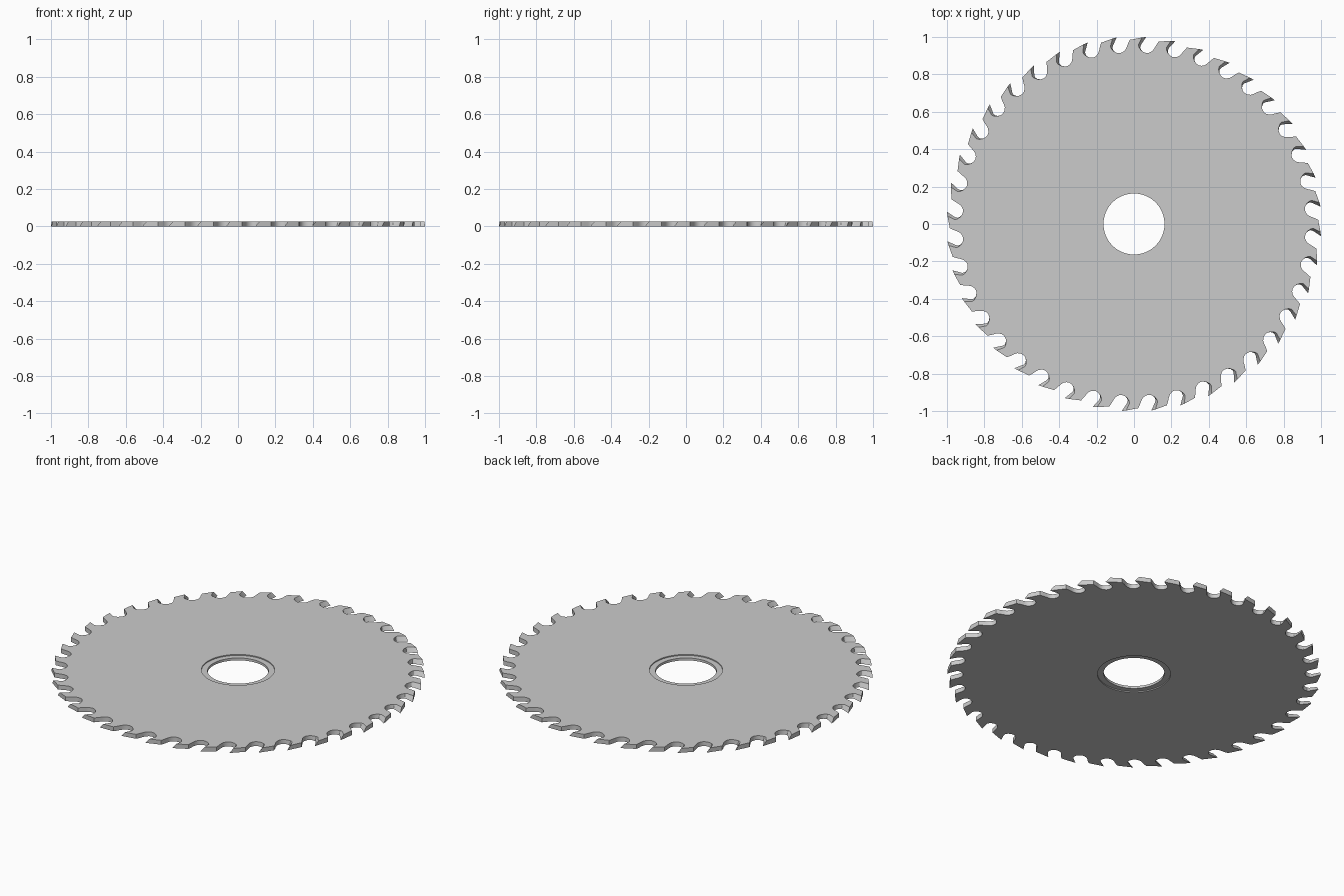
import bpy, bmesh, math

if "Cube" in bpy.data.objects:
    bpy.data.objects.remove(bpy.data.objects["Cube"])

TEETH, PITCH, PHASE = 40, 9.0, 3.7
T, STEP = 0.026, 0.006            # blade thickness, bore recess depth
R_BORE, R_RING, SEG = 0.163, 0.196, 3

# One pitch, from gullet bottom clockwise to next gullet bottom:
# (angle, radius, angle shift on the upper face, radius shift on the upper face)
TOOTH = [(0.5, .916, 0, 0), (1.5, .920, 0, 0), (2.4, .931, 0, 0), (2.9, .945, 0, 0),
         (3.4, .965, 0, 0), (4.0, .985, 0, 0),
         (9.0, 1.002, -1.3, -.004),
         (7.5, .958, -.8, 0), (7.3, .945, -.4, 0), (7.7, .930, -.1, 0), (8.5, .920, 0, 0)]

bm = bmesh.new()


def vert(a, r, z):
    t = math.radians(a + PHASE)
    return bm.verts.new((r * math.sin(t), r * math.cos(t), z))


def circle(r, z):
    n = TEETH * SEG
    return [vert(0.5 + i * 360 / n, r, z) for i in range(n)]


def bridge(a, b):
    n = len(a)
    for i in range(n):
        j = (i + 1) % n
        bm.faces.new((a[i], a[j], b[j], b[i]))


# Toothed outline of each side, with the bore recess
outlines, bores = [], []
P = len(TOOTH)
for top in (0, 1):
    z = T * top
    zr = T - STEP if top else STEP
    rim = [vert(a + da * top + k * PITCH, r + dr * top, z)
           for k in range(TEETH) for a, r, da, dr in TOOTH]
    ring, floor, bore = circle(R_RING, z), circle(R_RING, zr), circle(R_BORE, zr)
    for k in range(TEETH):
        outer = [rim[(k * P + i) % len(rim)] for i in range(P + 1)]
        inner = [ring[(k * SEG + i) % len(ring)] for i in range(SEG + 1)]
        bm.faces.new(outer + inner[::-1])
    bridge(ring, floor)
    bridge(floor, bore)
    outlines.append(rim)
    bores.append(bore)

# Tooth edge walls and bore wall
bridge(*outlines)
bridge(*bores)
bmesh.ops.recalc_face_normals(bm, faces=bm.faces)
# Triangulate the big side polygons cleanly
bmesh.ops.triangulate(bm, faces=[f for f in bm.faces if len(f.verts) > 4])

me = bpy.data.meshes.new("saw_blade")
bm.to_mesh(me)
bm.free()
blade = bpy.data.objects.new("saw_blade", me)
bpy.context.collection.objects.link(blade)
bpy.context.view_layer.objects.active = blade
blade.select_set(True)
bpy.ops.object.shade_smooth_by_angle(angle=math.radians(30))
